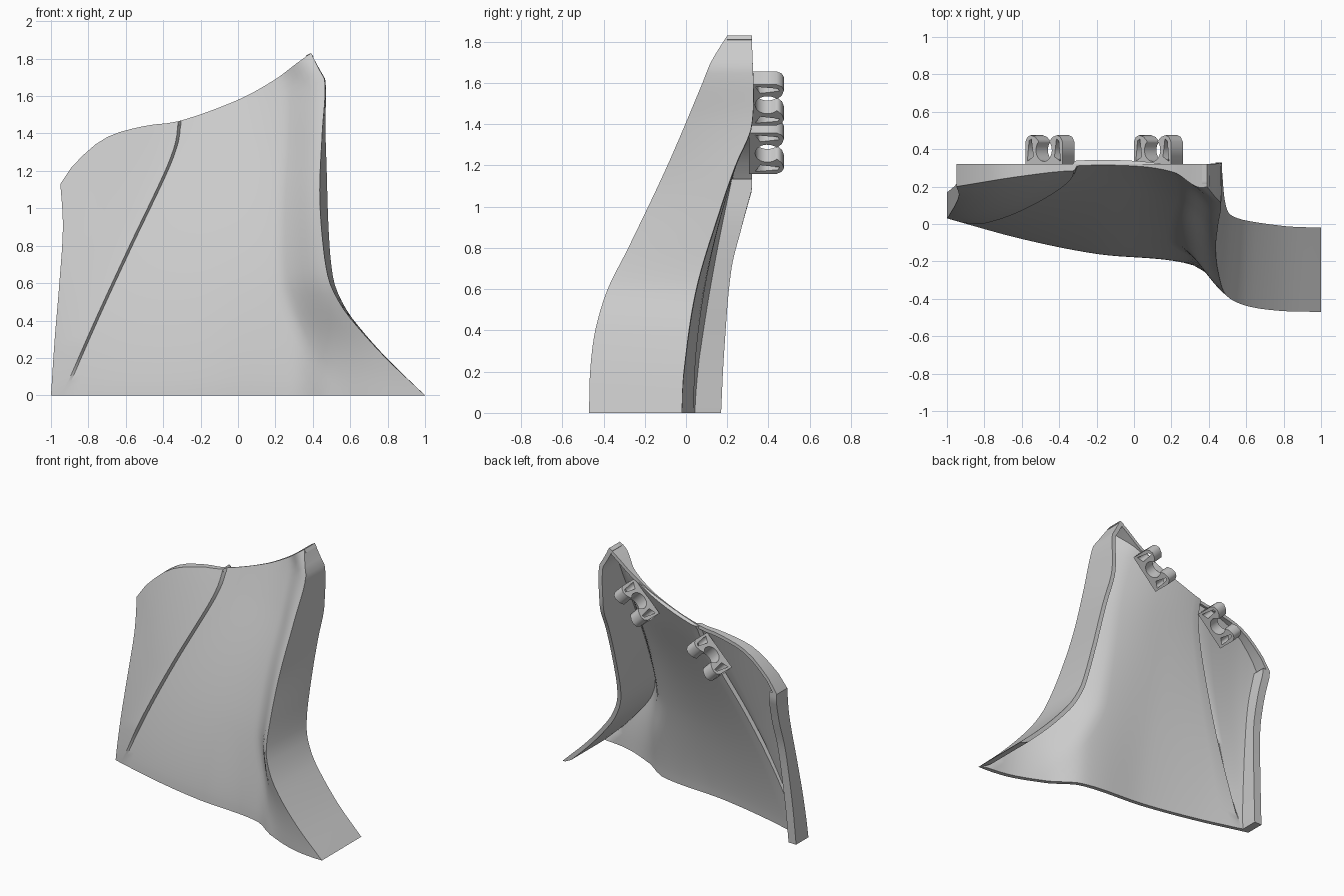
import bpy, math
from mathutils import Matrix

cube = bpy.data.objects.get("Cube")
if cube:
    bpy.data.objects.remove(cube, do_unlink=True)

grey = bpy.data.materials.new("light_grey")
grey.use_nodes = True
COLOUR = (0.6, 0.6, 0.6, 1)
grey.diffuse_color = COLOUR
grey.node_tree.nodes["Principled BSDF"].inputs["Base Color"].default_value = COLOUR


def curve(*pts):
    """Smooth function through (position, value) points, clamped at its ends."""
    n = len(pts) - 1

    def slope(i):
        a, b = pts[max(i - 1, 0)], pts[min(i + 1, n)]
        return (b[1] - a[1]) / (b[0] - a[0])

    def f(v):
        if v <= pts[0][0]:
            return pts[0][1]
        if v >= pts[n][0]:
            return pts[n][1]
        i = next(k for k in range(n) if v <= pts[k + 1][0])
        (a, p), (b, q) = pts[i], pts[i + 1]
        w, t = b - a, (v - a) / (b - a)
        return (p * (1 + 2 * t) * (1 - t) ** 2 + q * t * t * (3 - 2 * t)
                + w * t * (1 - t) * (slope(i) * (1 - t) - slope(i + 1) * t))
    return f


def lerp(a, b, t):
    return a + (b - a) * t


# Outline curves: side edges and seam as x over z, top edge as z over x
left_x = curve((0, -1), (.3, -.98), (.6, -.955), (.9, -.935), (1.15, -.945))
seam_x = curve((0, -.94), (.4, -.765), (.8, -.58), (1.2, -.39), (1.35, -.335), (1.46, -.32))
right_x = curve((0, 1), (.2, .79), (.4, .61), (.5, .54), (.62, .485), (.85, .45),
                (1.1, .437), (1.4, .45), (1.68, .465), (1.75, .43), (1.83, .39))
top_z = curve((-.95, 1.13), (-.9, 1.21), (-.72, 1.37), (-.5, 1.44), (-.32, 1.465),
              (0, 1.58), (.2, 1.69), (.32, 1.78), (.39, 1.83))
# Depth curves
bottom_y = curve((-1, .03), (-.6, -.08), (-.2, -.16), (.3, -.215), (.5, -.34), (.75, -.43), (1, -.47))
top_y = curve((-.95, .2), (-.6, .27), (-.32, .31), (0, .31), (.2, .28), (.39, .2))
crease_y = curve((0, -.47), (.2, -.465), (.4, -.44), (.6, -.38), (.8, -.28), (1.2, -.09),
                 (1.6, .08), (1.7, .12), (1.83, .2))
right_back_y = curve((0, -.02), (.2, -.01), (.6, .05), (1, .17), (1.2, .24), (1.4, .32), (1.83, .32))
left_back_y = curve((0, .17), (.3, .185), (.7, .22), (.9, .27), (1.08, .32))

ROWS, STEP = 40, .025


def column(u, left_side):
    """One bottom-to-top line of the outer skin."""
    x_top = lerp(-.95, -.32, u) if left_side else lerp(-.305, .39, u)

    def across(z):
        if left_side:
            return lerp(left_x(z), seam_x(z), u)
        return lerp(seam_x(z) + .015, right_x(z), u)

    out = []
    for j in range(ROWS + 1):
        t = j / ROWS
        z = t * top_z(x_top)
        x = across(z) + (x_top - across(top_z(x_top))) * t ** 6
        power = 1.2 if left_side else lerp(1.2, 1.6, u)
        y = lerp(bottom_y(x), top_y(x_top), t ** power)
        if left_side:
            y -= STEP * u * min(1, t * 5)
        else:
            y = lerp(y, crease_y(z), max(0, (u - .76) / .24) ** 1.7)
        out.append((x, y, z))
    return out


def add_sheet(name, columns, thickness):
    """Loft neighbouring columns into a sheet, thicken it inward, keep it above ground."""
    n = len(columns[0])
    verts = [p for c in columns for p in c]
    faces = [(i * n + j, (i + 1) * n + j, (i + 1) * n + j + 1, i * n + j + 1)
             for i in range(len(columns) - 1) for j in range(n - 1)]
    mesh = bpy.data.meshes.new(name)
    mesh.from_pydata(verts, [], faces)
    mesh.materials.append(grey)
    ob = bpy.data.objects.new(name, mesh)
    bpy.context.collection.objects.link(ob)
    mod = ob.modifiers.new("thickness", "SOLIDIFY")
    mod.thickness, mod.offset = thickness, -1
    bpy.ops.object.select_all(action="DESELECT")
    ob.select_set(True)
    bpy.context.view_layer.objects.active = ob
    bpy.ops.object.modifier_apply(modifier=mod.name)
    for v in ob.data.vertices:
        v.co.z = max(0, v.co.z)
    bpy.ops.object.shade_smooth_by_angle(angle=math.radians(32))


def blend(a, b, n):
    return [[tuple(lerp(p, q, i / n) for p, q in zip(u, v)) for u, v in zip(a, b)]
            for i in range(n + 1)]


# Front skin: raised side area, seam step, main area
skin = [column(i / 10, True) for i in range(11)] + [column(i / 34, False) for i in range(35)]

# Side walls running back from the skin edges; the right one folds out of the panel
flare = curve((0, 0), (.4, .01), (.7, .03), (1.1, .04), (1.5, .01), (1.83, 0))
right_back = [(x + flare(z), right_back_y(z), z) for x, y, z in skin[-1]]
left_back = [(x, left_back_y(z), z) for x, y, z in skin[0]]
add_sheet("front_panel", skin + blend(skin[-1], right_back, 8)[1:], .03)
add_sheet("left_wall", blend(left_back, skin[0], 4), .06)

# Rim running back from the top edge
add_sheet("top_rim", [[c[-1], (c[-1][0], .32, c[-1][2])] for c in skin], .025)

# Spring clips on the back: two slotted lobes around a round socket
arc = [(.06 * math.cos(a), .395 + .06 * math.sin(a))
       for a in (math.radians(50 - 280 * k / 20) for k in range(21))]
lobe = [(.14, .305), (.14, .44), (.125, .465), (.1, .475), (.065, .465)]
outline = [(-x, y) for x, y in reversed(lobe)] + lobe + arc
slot = [(.125, .335), (.112, .445), (.095, .455), (.08, .36)]


def add_clip(name, x, z):
    data = bpy.data.curves.new(name, "CURVE")
    data.dimensions, data.fill_mode, data.extrude = "2D", "BOTH", .045
    for loop in (outline, slot, [(-a, b) for a, b in slot]):
        spline = data.splines.new("POLY")
        spline.points.add(len(loop) - 1)
        for p, (a, b) in zip(spline.points, loop):
            p.co = (a, b, 0, 1)
        spline.use_cyclic_u = True
    temp = bpy.data.objects.new(name + "_profile", data)
    bpy.context.collection.objects.link(temp)
    graph = bpy.context.evaluated_depsgraph_get()
    mesh = bpy.data.meshes.new_from_object(temp.evaluated_get(graph))
    bpy.data.objects.remove(temp, do_unlink=True)
    mesh.transform(Matrix.Translation((x, 0, z)) @ Matrix.Rotation(math.radians(-45), 4, "Y"))
    mesh.materials.clear()
    mesh.materials.append(grey)
    bpy.context.collection.objects.link(bpy.data.objects.new(name, mesh))


add_clip("upper_clip", .13, 1.525)
add_clip("lower_clip", -.45, 1.29)
